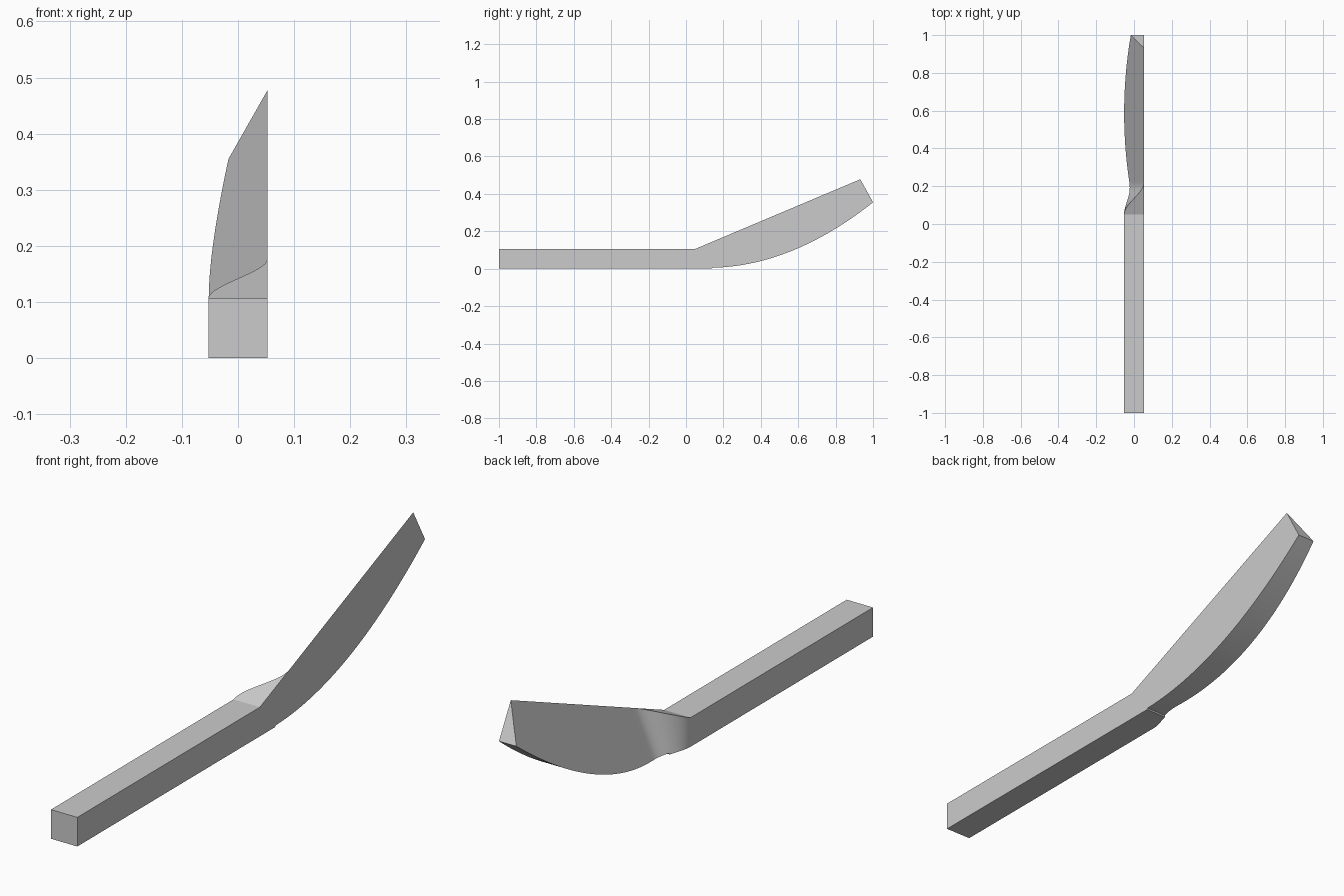
import bpy, bmesh, math

cube = bpy.data.objects.get("Cube")
if cube:
    bpy.data.objects.remove(cube)

HALF = 0.053            # half the bar thickness
NECK, HEEL = 0.05, 0.22  # where the bevel starts to sink and where it is full
TIP_TOP, TIP_LOW = 0.932, 1.0
BELLY = 0.14            # start of the curved underside
SLOPE = 0.422
COS = math.cos(math.atan(SLOPE))

mat = bpy.data.materials.new("plain grey")
mat.use_nodes = True
grey = (0.6, 0.6, 0.6, 1)
mat.diffuse_color = grey
mat.node_tree.nodes["Principled BSDF"].inputs["Base Color"].default_value = grey


def edge_z(y):
    """Straight upper edge: level handle, then the rising cutting edge."""
    return 2 * HALF + SLOPE * max(0, y - NECK)


def belly_z(y):
    """Underside: level handle, then a shallow arc."""
    t = y - BELLY
    return 0 if t < 0 else 0.005 + 0.022 * t + 0.4475 * t * t


def bevel_x(y, z):
    """Bevelled side: a plane through the cutting edge, eased in from the handle."""
    t = min(1, max(0, (y - NECK) / (HEEL - NECK)))
    ease = t * t * (3 - 2 * t)
    depth = (edge_z(y) - z) * COS
    return -HALF + ease * (2 * HALF - 0.5 * depth)


# Stations as (upper y, lower y) from the handle end to the tip
stations = [(-1, -1)]
stations += [(NECK + (HEEL - NECK) * i / 20,) * 2 for i in range(21)]
stations += [(BELLY - 0.002,) * 2, (BELLY,) * 2]
stations += [(HEEL + (TIP_TOP - HEEL) * i / 40, HEEL + (TIP_LOW - HEEL) * i / 40)
             for i in range(1, 41)]
stations.sort()

# Loft one closed section per station: flat side, top, bevelled side, underside
bm = bmesh.new()
rings = []
for top, low in stations:
    zt, zl = edge_z(top), belly_z(low)
    section = [(HALF, low, zl), (HALF, top, zt),
               (bevel_x(top, zt), top, zt), (bevel_x(low, zl), low, zl)]
    rings.append([bm.verts.new(co) for co in section])
for a, b in zip(rings, rings[1:]):
    for i in range(4):
        j = (i + 1) % 4
        bm.faces.new((a[i], a[j], b[j], b[i]))
bm.faces.new(rings[0])
bm.faces.new(rings[-1])
bmesh.ops.remove_doubles(bm, verts=bm.verts, dist=0.0002)
bmesh.ops.recalc_face_normals(bm, faces=bm.faces)

mesh = bpy.data.meshes.new("bevelled_blade_and_handle")
bm.to_mesh(mesh)
bm.free()
mesh.materials.append(mat)
blade = bpy.data.objects.new("bevelled_blade_and_handle", mesh)
bpy.context.collection.objects.link(blade)

# Smooth the belly and the eased neck, keep the edges crisp
bpy.ops.object.select_all(action='DESELECT')
blade.select_set(True)
bpy.context.view_layer.objects.active = blade
bpy.ops.object.shade_smooth_by_angle(angle=math.radians(20))
